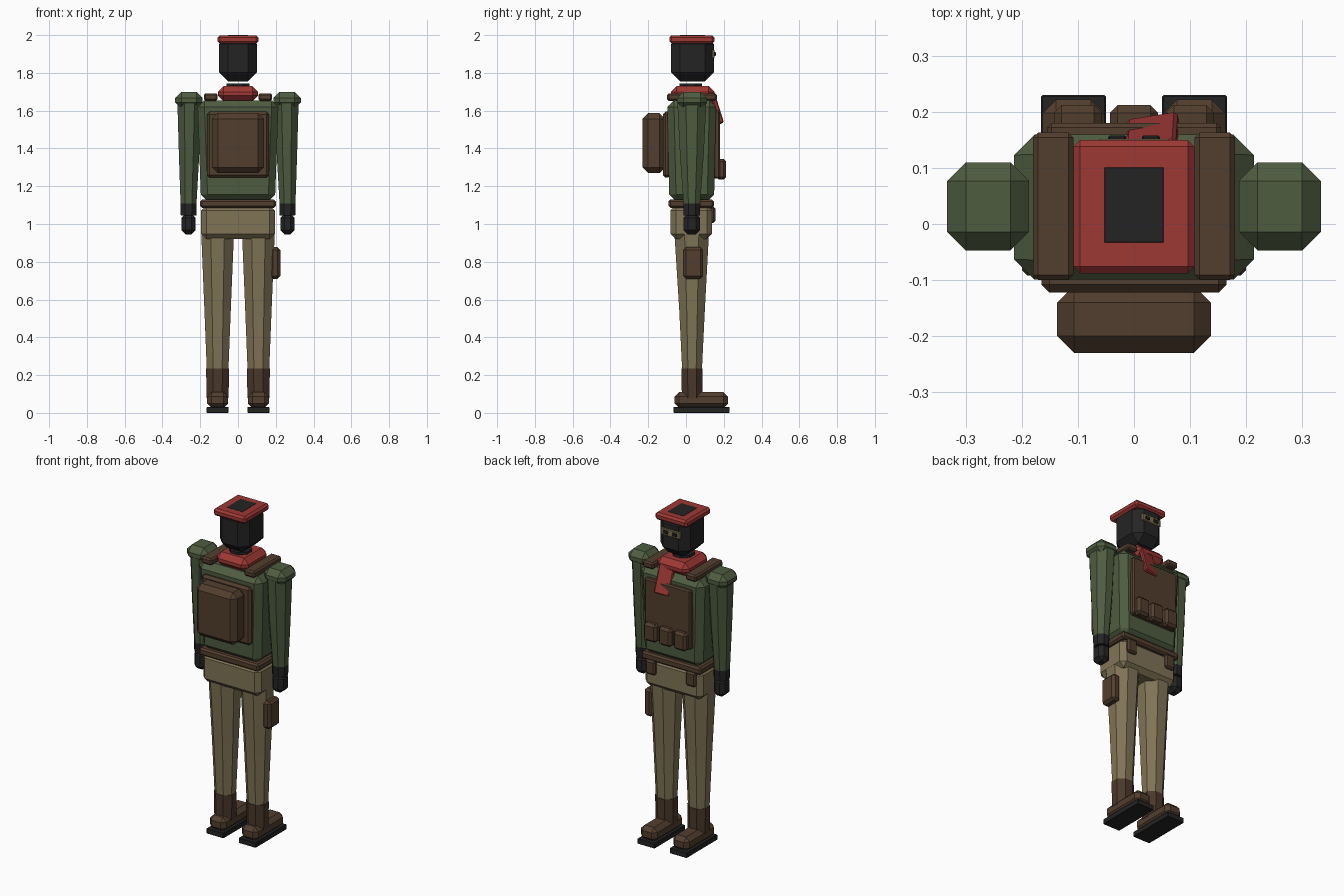
import bpy, bmesh, math
from mathutils import Matrix, Vector

if "Cube" in bpy.data.objects:
    bpy.data.objects.remove(bpy.data.objects["Cube"])


def srgb(r, g, b):
    f = lambda c: (c / 255 / 12.92) if c < 11 else ((c / 255 + 0.055) / 1.055) ** 2.4
    return (f(r), f(g), f(b), 1)


def material(name, *rgb):
    m = bpy.data.materials.new(name)
    m.diffuse_color = srgb(*rgb)
    m.use_nodes = True
    m.node_tree.nodes["Principled BSDF"].inputs["Base Color"].default_value = m.diffuse_color
    return m


RED = material("red cloth", 158, 56, 52)
GREEN = material("green jacket", 78, 92, 64)
BROWN = material("brown leather", 82, 62, 46)
BOOT = material("dark boot brown", 74, 56, 42)
TAN = material("tan trousers", 128, 116, 86)
BLACK = material("black", 36, 36, 37)
SKIN = material("mask slit", 124, 112, 80)


def finish(name, bm, mat):
    bmesh.ops.recalc_face_normals(bm, faces=bm.faces[:])
    me = bpy.data.meshes.new(name)
    bm.to_mesh(me)
    bm.free()
    me.materials.append(mat)
    ob = bpy.data.objects.new(name, me)
    bpy.context.collection.objects.link(ob)
    return ob


def block(name, x, y, z, mat, bevel=0.01, taper=1.0):
    """Chamfered box from (min, max) ranges; taper scales the bottom."""
    lo, hi = Vector((x[0], y[0], z[0])), Vector((x[1], y[1], z[1]))
    bm = bmesh.new()
    bmesh.ops.create_cube(bm, size=1)
    for v in bm.verts:
        k = taper if v.co.z < 0 else 1
        v.co.x *= k
        v.co.y *= k
        v.co = Vector(v.co[i] * (hi - lo)[i] for i in range(3))
    if bevel:
        bmesh.ops.bevel(bm, geom=bm.edges[:], offset=bevel, segments=1,
                        affect='EDGES', profile=0.5)
    ob = finish(name, bm, mat)
    ob.location = (lo + hi) / 2
    return ob


def limb(name, rings, mat):
    """Eight-sided tube through rings (cx, cy, z, half_x, half_y)."""
    bm = bmesh.new()
    loops = []
    for cx, cy, z, hx, hy in rings:
        k = 1 / math.cos(math.pi / 8)
        loops.append([bm.verts.new((cx + hx * k * math.cos((i + .5) * math.pi / 4),
                                    cy + hy * k * math.sin((i + .5) * math.pi / 4), z))
                      for i in range(8)])
    for a, b in zip(loops, loops[1:]):
        for i in range(8):
            j = (i + 1) % 8
            bm.faces.new((a[i], a[j], b[j], b[i]))
    bm.faces.new(loops[0])
    bm.faces.new(loops[-1])
    return finish(name, bm, mat)


def around(c, h):
    return (c - h, c + h)


# head, cap and eye slit
block("head", (-.10, .10), (-.08, .148), (1.755, 2.0), BLACK, .048)
block("cap", (-.108, .108), (-.088, .15), (1.955, 1.999), RED, .012)
block("eye_slit", (-.065, .065), (.135, .152), (1.878, 1.922), SKIN, .004)
for s, side in ((-1, "left"), (1, "right")):
    block(side + "_eye", around(s * .03, .016), (.14, .158), (1.89, 1.91), BLACK, .003)
limb("neck", [(0, .025, 1.62, .06, .06), (0, .025, 1.745, .06, .06)], BLACK)

# scarf with hanging tail
block("scarf", (-.107, .107), (-.08, .15), (1.65, 1.73), RED, .03)
tail = block("scarf_tail", around(.032, .046), around(.158, .012), around(1.612, .085), RED, .006)
tail.rotation_euler = (math.radians(17), math.radians(-4), math.radians(9))

# torso, belt and hips
block("jacket", (-.215, .215), (-.10, .16), (1.12, 1.655), GREEN, .036, .91)
block("belt", (-.2, .2), (-.092, .147), (1.085, 1.13), BROWN, .01)
block("hips", (-.195, .195), (-.082, .138), (.92, 1.10), TAN, .028)

# chest rig with pouches, backpack
block("chest_panel", (-.155, .155), (.145, .18), (1.24, 1.6), BROWN, .008)
for i in (-1, 0, 1):
    block("chest_pouch", around(i * .1, .043), (.16, .212), (1.235, 1.345), BROWN, .014)
block("back_panel", (-.165, .165), (-.122, -.08), (1.245, 1.595), BROWN, .014)
block("backpack", (-.137, .137), (-.23, -.11), (1.27, 1.587), BROWN, .03)

# holster on the thigh
block("holster", (.17, .224), (-.015, .09), (.71, .877), BROWN, .014)

for s, side in ((-1, "left"), (1, "right")):
    # shoulder strap and belt pouch
    block(side + "_strap", around(s * .144, .036), (-.10, .163), (1.652, 1.692), BROWN, .009)
    block(side + "_belt_pouch", around(s * .135, .033), (.11, .155), (1.005, 1.092), BROWN, .01)
    # arm
    block(side + "_shoulder", around(s * .26, .073), (-.047, .11), (1.61, 1.70), GREEN, .033)
    limb(side + "_sleeve", [(s * .262, .031, 1.105, .042, .044),
                            (s * .259, .031, 1.37, .054, .063),
                            (s * .257, .031, 1.65, .064, .077)], GREEN)
    limb(side + "_cuff", [(s * .262, .031, 1.045, .041, .043),
                          (s * .262, .031, 1.108, .043, .045)], BLACK)
    block(side + "_hand", around(s * .262, .038), (-.012, .075), (.945, 1.055), BLACK, .022)
    # leg
    limb(side + "_trouser", [(s * .108, .032, .22, .057, .052),
                             (s * .108, .032, .55, .07, .068),
                             (s * .108, .03, .96, .087, .092)], TAN)
    # boot
    limb(side + "_boot_shaft", [(s * .108, .032, .08, .058, .054),
                                (s * .108, .032, .235, .061, .056)], BOOT)
    block(side + "_boot", around(s * .108, .055), (-.06, .222), (.025, .11), BROWN, .024)
    block(side + "_sole", around(s * .108, .058), (-.067, .23), (0, .032), BLACK, .003)
